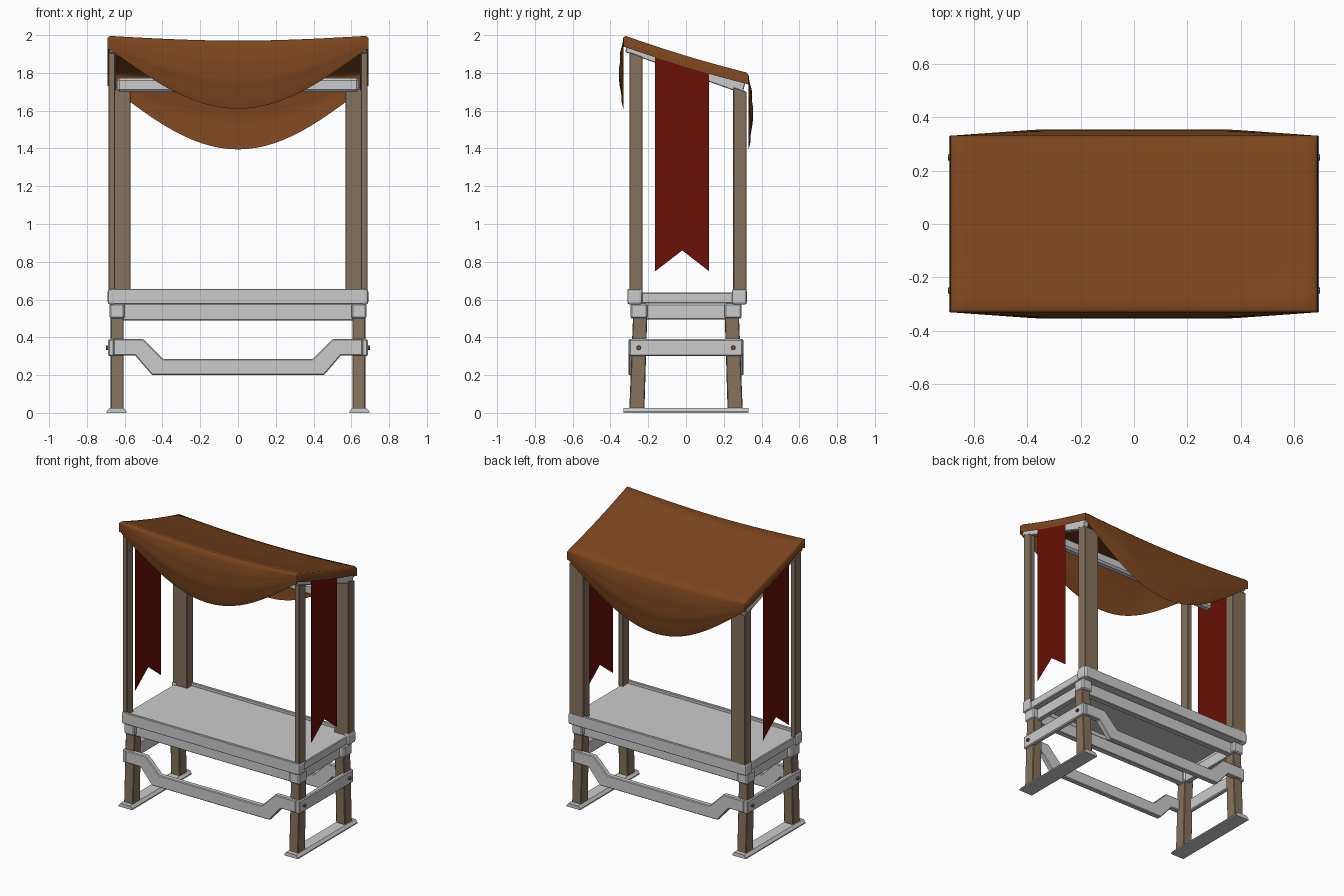
import bpy, bmesh, math

if "Cube" in bpy.data.objects:
    bpy.data.objects.remove(bpy.data.objects["Cube"])


def material(name, rgb):
    m = bpy.data.materials.new(name)
    m.diffuse_color = (*rgb, 1)
    m.use_nodes = True
    m.node_tree.nodes["Principled BSDF"].inputs["Base Color"].default_value = m.diffuse_color
    return m


WOOD = material("wood", (0.24, 0.17, 0.11))
CLOTH = material("canvas", (0.20, 0.06, 0.013))
RED = material("red_cloth", (0.14, 0.005, 0.002))
BOLT = material("dark_bolt", (0.16, 0.10, 0.06))


def finish(name, bm, mat=None, bevel=0.0, segments=1):
    bmesh.ops.recalc_face_normals(bm, faces=bm.faces)
    me = bpy.data.meshes.new(name)
    bm.to_mesh(me)
    bm.free()
    ob = bpy.data.objects.new(name, me)
    bpy.context.collection.objects.link(ob)
    if mat:
        me.materials.append(mat)
    if bevel:
        mod = ob.modifiers.new("bevel", 'BEVEL')
        mod.width = bevel
        mod.segments = segments
    return ob


def prism(name, pts, axis, lo, hi, mat=None, bevel=0.0, segments=1):
    """Extrude a 2D profile along x (pts are y,z) or y (pts are x,z)."""
    bm = bmesh.new()
    place = (lambda p, d: (d, p[0], p[1])) if axis == 'x' else (lambda p, d: (p[0], d, p[1]))
    a = [bm.verts.new(place(p, lo)) for p in pts]
    b = [bm.verts.new(place(p, hi)) for p in pts]
    bm.faces.new(a)
    bm.faces.new(b)
    n = len(pts)
    for i in range(n):
        j = (i + 1) % n
        bm.faces.new((a[i], a[j], b[j], b[i]))
    return finish(name, bm, mat, bevel, segments)


def box(name, x, y, z, mat=None, bevel=0.0, segments=1):
    x, y = sorted(x), sorted(y)
    return prism(name, [(y[0], z[0]), (y[1], z[0]), (y[1], z[1]), (y[0], z[1])],
                 'x', x[0], x[1], mat, bevel, segments)


# Parts repeated on the left and right
for s, side in ((-1, "left"), (1, "right")):
    # Foot plank with sloped long edges
    prism("foot_plank_" + side,
          [(s * 0.59, 0), (s * 0.695, 0), (s * 0.695, 0.008), (s * 0.68, 0.026),
           (s * 0.605, 0.026), (s * 0.59, 0.008)], 'y', -0.33, 0.33)
    # Side stretcher, side apron and table end rail
    box("side_stretcher_" + side, (s * 0.655, s * 0.687), (-0.30, 0.30), (0.30, 0.39), None, 0.006)
    box("side_apron_" + side, (s * 0.61, s * 0.645), (-0.21, 0.21), (0.495, 0.575), None, 0.004)
    box("table_end_rail_" + side, (s * 0.63, s * 0.675), (-0.24, 0.26), (0.58, 0.637), None, 0.005)

    for t, end in ((-1, "front"), (1, "back")):
        tag = end + "_" + side
        # Splayed leg
        prism("leg_" + tag, [(t * 0.22, 0.02), (t * 0.30, 0.02), (t * 0.28, 0.52), (t * 0.205, 0.52)],
              'x', s * 0.605, s * 0.675, WOOD, 0.004)
        # Corner block under the table and rounded rail end
        box("corner_block_" + tag, (s * 0.60, s * 0.68), (t * 0.205, t * 0.295), (0.50, 0.578), None, 0.008)
        box("rail_end_" + tag, (s * 0.65, s * 0.69), (t * 0.237 + 0.006, t * 0.317 + 0.006),
            (0.573, 0.656), None, 0.014, 2)
        # Bolt
        bm = bmesh.new()
        bmesh.ops.create_cone(bm, segments=8, radius1=0.014, radius2=0.011, depth=0.024, cap_ends=True)
        bolt = finish("bolt_" + tag, bm, BOLT)
        bolt.location = (s * 0.686, t * 0.25, 0.345)
        bolt.rotation_euler = (0, s * math.pi / 2, 0)

    # Canopy posts: slim in front, broad at the back
    prism("front_post_" + side, [(-0.30, 0.63), (-0.23, 0.63), (-0.23, 1.885), (-0.30, 1.91)],
          'x', s * 0.65, s * 0.685, WOOD, 0.003)
    prism("back_post_" + side, [(0.25, 0.63), (0.32, 0.63), (0.32, 1.70), (0.25, 1.725)],
          'x', s * 0.57, s * 0.682, WOOD, 0.003)
    # Sloping canopy side beam
    prism("canopy_side_beam_" + side,
          [(-0.322, 1.91), (-0.31, 1.96), (0.318, 1.765), (0.30, 1.69)],
          'x', s * 0.645, s * 0.680, None, 0.004)
    # Swallowtail banner
    prism("banner_" + side,
          [(-0.163, 1.89), (0.122, 1.80), (0.122, 0.75), (-0.02, 0.86), (-0.163, 0.75)],
          'x', s * 0.6815, s * 0.6835, RED)

# Parts repeated on the front and back
for t, end in ((-1, "front"), (1, "back")):
    # Dropped stretcher between the legs
    half_top = [(0.66, 0.39), (0.50, 0.39), (0.395, 0.285)]
    half_low = [(0.455, 0.20), (0.545, 0.305), (0.66, 0.305)]
    pts = (half_top + [(-x, z) for x, z in reversed(half_top)]
           + [(-x, z) for x, z in reversed(half_low)] + half_low)
    prism(end + "_stretcher", pts, 'y', t * 0.268, t * 0.305, None, 0.005)
    # Apron set back from the corner blocks, and table rail with a narrow raised lip
    box(end + "_apron", (-0.61, 0.61), (t * 0.225, t * 0.265), (0.49, 0.577), None, 0.004)
    off = 0.006
    rail = [(0.237, 0.577), (0.315, 0.577), (0.315, 0.656), (0.295, 0.656), (0.295, 0.634), (0.237, 0.634)]
    prism(end + "_table_rail", [(t * y + off, z) for y, z in rail], 'x', -0.67, 0.67, None, 0.003)

# Table top and canopy cross beam
box("table_top", (-0.66, 0.66), (-0.287, 0.299), (0.605, 0.637))
box("canopy_cross_beam", (-0.64, 0.64), (-0.025, 0.03), (1.70, 1.773), None, 0.012)

# Draped canopy: one grid from front hem, over the roof, to the back hem
X, Y = 0.69, 0.332


def profile(x):
    """Cross-section (y, z) at x; c is 0 at the ends and 1 in the middle."""
    t = abs(x) / 0.68
    c = max(0.0, math.cos(math.pi / 2 * t))
    puff = min(1.0, (1 - t) / 0.48)
    roof = lambda y: 2.0 - 0.303 * (y + Y) - 0.025 * c - 0.009 * math.cos(y * 4.7)
    pts = []
    for sign, low in ((-1, 1.925 - 0.315 * c), (1, 1.73 - 0.335 * c)):
        high = roof(sign * Y) - 0.012
        flap = []
        for k in range(10):
            f = k / 9
            out = puff * (0.021 * math.sin(math.pi * f) + 0.003 * math.sin(6 * math.pi * f))
            flap.append((sign * (Y + out), low + (high - low) * f))
        if sign < 0:
            pts = flap + [(-0.32 + 0.064 * k, roof(-0.32 + 0.064 * k)) for k in range(11)]
        else:
            pts += flap[::-1]
    return pts


bm = bmesh.new()
cols = []
N = 28
for n in range(N + 1):
    x = -0.68 + 1.36 * n / N
    cols.append([bm.verts.new((x, y, z)) for y, z in profile(x)])
for a, b in zip(cols, cols[1:]):
    for i in range(len(a) - 1):
        bm.faces.new((a[i], a[i + 1], b[i + 1], b[i]))
# Short skirt down each side, closed at the corners
for s, col in ((-1, cols[0]), (1, cols[-1])):
    prev = col[9:22]
    for x, drop in ((0.688, 0.010), (X, 0.060)):
        row = [bm.verts.new((s * x, v.co.y, v.co.z - drop + (0.01 if i in (0, 12) else 0)))
               for i, v in enumerate(col[9:22])]
        for i in range(12):
            bm.faces.new((prev[i], prev[i + 1], row[i + 1], row[i]))
        prev = row
    for edge, y in ((col[0:10], -Y), (col[21:], Y)):
        rim = [bm.verts.new((s * X, y, v.co.z)) for v in edge]
        for i in range(len(edge) - 1):
            bm.faces.new((edge[i], edge[i + 1], rim[i + 1], rim[i]))
canopy = finish("canopy", bm, CLOTH)
bpy.context.view_layer.objects.active = canopy
canopy.select_set(True)
bpy.ops.object.shade_smooth_by_angle(angle=math.radians(60))
